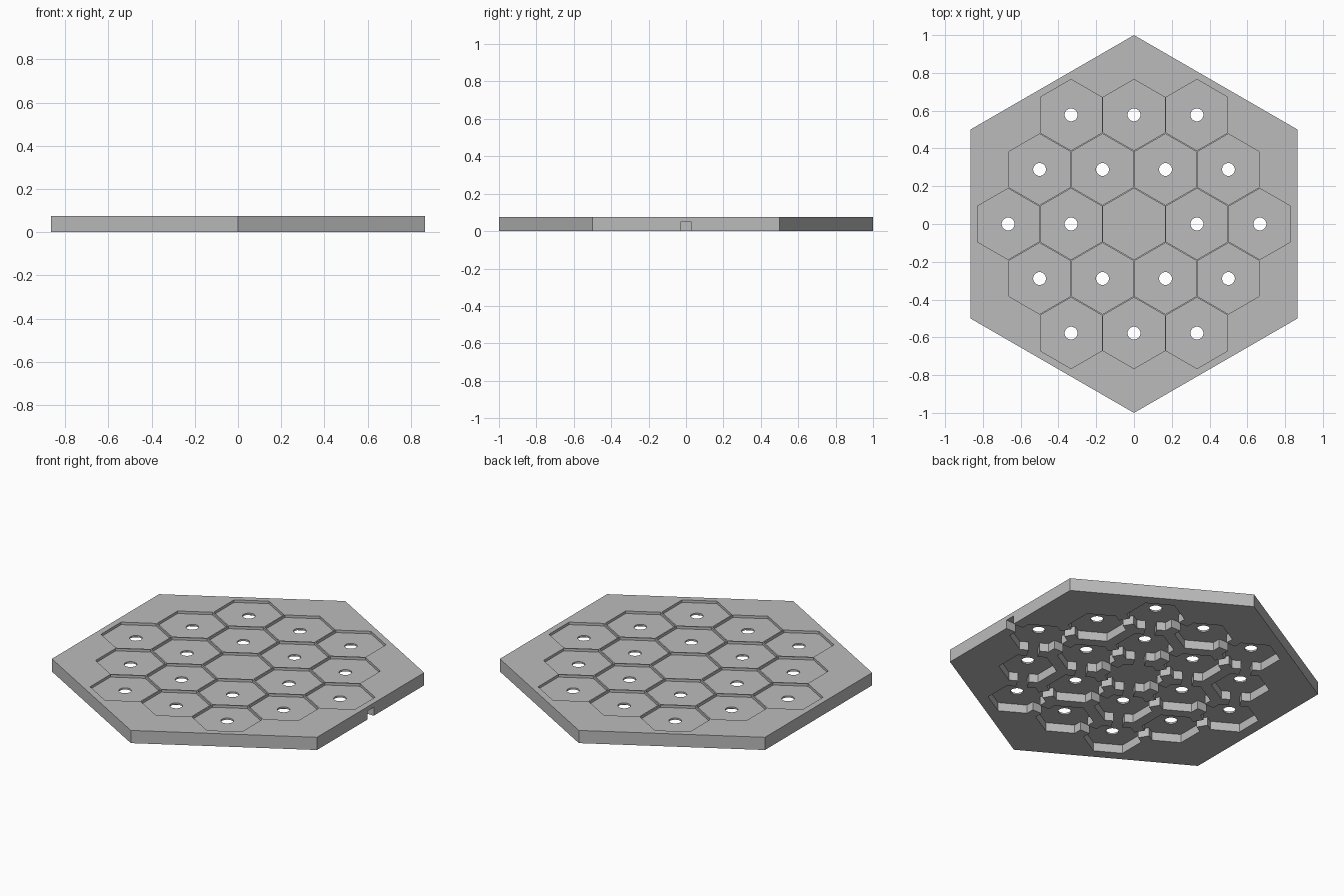
import bpy, bmesh
from math import sin, cos, pi, atan2
from mathutils import Vector

default_cube = bpy.data.objects.get("Cube")
if default_cube:
    bpy.data.objects.remove(default_cube, do_unlink=True)

THICK, RECESS_Z, POCKET_Z = 0.075, 0.06, 0.05
PITCH, POCKET_R, SLOT = 1 / 3, 0.157, 0.06


def ring(center, radius, sides):
    # Regular polygon with a corner pointing to the back
    return [center + Vector((radius * sin(-2 * pi * i / sides),
                             radius * cos(2 * pi * i / sides))) for i in range(sides)]


def bar(center, angle, length, width):
    u = Vector((cos(angle), sin(angle))) * length / 2
    v = Vector((-sin(angle), cos(angle))) * width / 2
    return [center - u - v, center + u - v, center + u + v, center - u + v]


def prisms(name, outlines, z0, z1):
    # One object holding an upright prism for each outline
    bm = bmesh.new()
    for outline in outlines:
        low = [bm.verts.new((p.x, p.y, z0)) for p in outline]
        high = [bm.verts.new((p.x, p.y, z1)) for p in outline]
        bm.faces.new(low[::-1])
        bm.faces.new(high)
        for i in range(len(low)):
            j = (i + 1) % len(low)
            bm.faces.new((low[i], low[j], high[j], high[i]))
    mesh = bpy.data.meshes.new(name)
    bm.to_mesh(mesh)
    bm.free()
    obj = bpy.data.objects.new(name, mesh)
    bpy.context.collection.objects.link(obj)
    return obj


def cut(target, outlines, z0, z1):
    cutter = prisms("cutter", outlines, z0, z1)
    cutter.hide_render = True
    mod = target.modifiers.new("cut", 'BOOLEAN')
    mod.operation, mod.solver, mod.object = 'DIFFERENCE', 'EXACT', cutter
    bpy.context.view_layer.objects.active = target
    bpy.ops.object.modifier_apply(modifier=mod.name)
    bpy.data.objects.remove(cutter, do_unlink=True)


# Nineteen cells: a centre and two rings, with the ring number of each
cells = []
for q in range(-2, 3):
    for r in range(-2, 3):
        level = max(abs(q), abs(r), abs(q + r))
        if level <= 2:
            spot = Vector((PITCH * (q + r / 2), PITCH * r * 3 ** 0.5 / 2))
            cells.append((spot, level))

# Channels along each ring and along the spokes
channels = []
for i, (a, la) in enumerate(cells):
    for b, lb in cells[i + 1:]:
        d = b - a
        spoke = abs(a.x * b.y - a.y * b.x) < 0.001
        if d.length < PITCH * 1.1 and (la == lb or spoke):
            channels.append(bar((a + b) / 2, atan2(d.y, d.x), 0.1, SLOT))

# Cable exit through the left edge
channels.append(bar(Vector((0.86, 0)), 0, 0.14, SLOT))

# Plate with shallow top recesses, deep bottom pockets, channels and holes
plate = prisms("hexagon_plate", [ring(Vector((0, 0)), 1, 6)], 0, THICK)
cut(plate, [ring(c, 0.188, 6) for c, _ in cells], RECESS_Z, 0.1)
cut(plate, [ring(c, POCKET_R, 6) for c, _ in cells], -0.05, POCKET_Z)
cut(plate, channels, -0.05, POCKET_Z)
cut(plate, [ring(c, 0.034, 32) for c, level in cells if level], 0.03, 0.08)

# Plain grey
grey = bpy.data.materials.new("plain_grey")
grey.use_nodes = True
colour = (0.5, 0.5, 0.5, 1)
grey.diffuse_color = colour
grey.node_tree.nodes["Principled BSDF"].inputs["Base Color"].default_value = colour
plate.data.materials.clear()
plate.data.materials.append(grey)
for face in plate.data.polygons:
    face.material_index = 0

bpy.ops.object.select_all(action='DESELECT')
plate.select_set(True)
bpy.context.view_layer.objects.active = plate
bpy.ops.object.shade_smooth_by_angle(angle=pi / 9)
